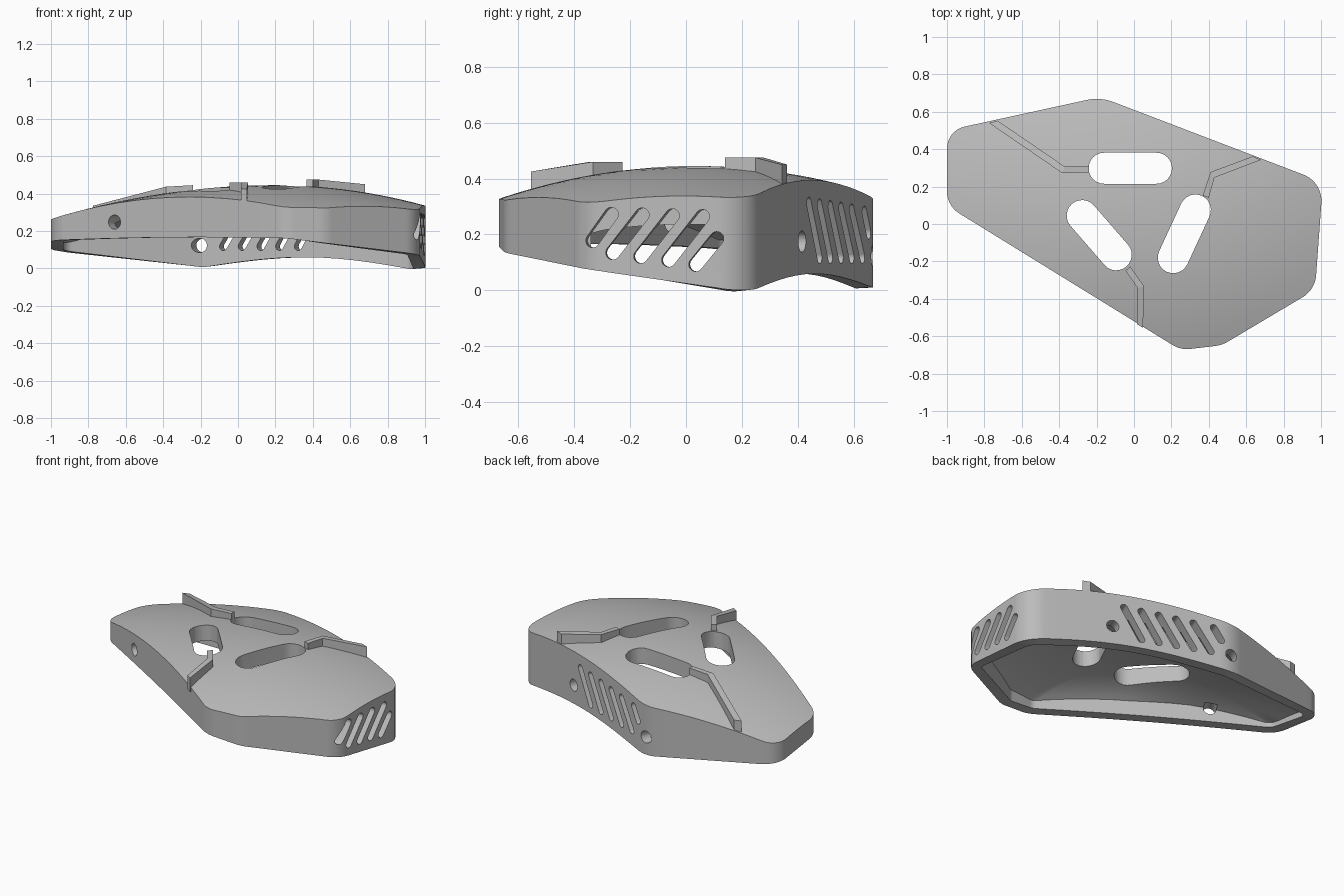
import bpy, bmesh, math
from mathutils import Vector

if "Cube" in bpy.data.objects:
    bpy.data.objects.remove(bpy.data.objects["Cube"])

grey = bpy.data.materials.new("plain grey")
grey.use_nodes = True
grey.diffuse_color = (0.5, 0.5, 0.5, 1)
grey.node_tree.nodes["Principled BSDF"].inputs["Base Color"].default_value = (0.5, 0.5, 0.5, 1)

# Outline corners, clockwise from the rear point: x, y, height of the lower rim
BACK, REAR_LEFT, FRONT_LEFT = (-0.18, 0.679, 0.006), (1.01, 0.224, -0.007), (0.968, -0.352, 0.075)
FRONT_A, FRONT_B = (0.47, -0.648, 0.135), (0.25, -0.674, 0.162)
SIDE_FRONT, SIDE_BACK = (-1.0, 0.097, 0.15), (-1.0, 0.5, 0.095)
CORNERS = [Vector(c) for c in (BACK, REAR_LEFT, FRONT_LEFT, FRONT_A, FRONT_B, SIDE_FRONT, SIDE_BACK)]
COUNT = len(CORNERS)
OUTER_RADII = (0.25, 0.15, 0.15, 0.18, 0.15, 0.14, 0.12)
INNER_RADII = (0.06,) * COUNT
ARCH = {0: 0.06, 4: 0.01}      # rim bump on the edge that follows a corner
WALL, ROOF = 0.066, 0.1
FILLET_STEPS, EDGE_STEPS, RINGS = 10, 12, 14


def top_z(x, y):
    """Height of the domed roof."""
    k = 0.17 if x > 0.2 else 0.125
    return 0.445 - k * (x - 0.2) ** 2 - 0.24 * (y - 0.03) ** 2


def ceiling_z(p, s, rim):
    """Height of the ceiling, which thickens towards the walls except on the right."""
    edge = 0.01 + 0.025 * min(max((p.x + 0.55) / 0.3, 0), 1)
    return max(top_z(*p) - ROOF - edge * s ** 4, rim + 0.03)


def rim_z(i, t):
    """Lower rim height a fraction t along the edge after corner i."""
    a, b = CORNERS[i % COUNT], CORNERS[(i + 1) % COUNT]
    return a.z + (b.z - a.z) * t + ARCH.get(i % COUNT, 0) * math.sin(math.pi * t)


def inset_corners(gap):
    """Plan positions of the corners, moved inwards by gap."""
    out = []
    for i, c in enumerate(CORNERS):
        a = (CORNERS[i - 1].xy - c.xy).normalized()
        b = (CORNERS[(i + 1) % COUNT].xy - c.xy).normalized()
        out.append(c.xy + (a + b).normalized() * gap / math.sin(a.angle(b) / 2))
    return out


def rounded_outline(gap, radii):
    """List of (position, rim height) round the body, inset by gap."""
    pts = inset_corners(gap)
    out = []
    for i, p in enumerate(pts):
        after = pts[(i + 1) % COUNT]
        to_prev, to_next = pts[i - 1] - p, after - p
        a, b = to_prev.normalized(), to_next.normalized()
        half, r = a.angle(b) / 2, radii[i]
        tangent = r / math.tan(half)
        centre = p + (a + b).normalized() * r / math.sin(half)
        start, end = p + a * tangent - centre, p + b * tangent - centre
        z0 = rim_z(i - 1, 1 - tangent / to_prev.length)
        t0 = tangent / to_next.length
        z1 = rim_z(i, t0)
        for s in range(FILLET_STEPS + 1):
            t = s / FILLET_STEPS
            z = z0 * (1 - t) ** 2 + 2 * CORNERS[i].z * t * (1 - t) + z1 * t * t
            out.append((centre + start.lerp(end, t).normalized() * r, z))
        # Straight run up to the next fillet
        ahead = pts[(i + 2) % COUNT] - after
        t1 = 1 - radii[(i + 1) % COUNT] / math.tan(ahead.angle(-to_next) / 2) / to_next.length
        for s in range(1, EDGE_STEPS):
            t = t0 + (t1 - t0) * s / EDGE_STEPS
            out.append((p + to_next * t, rim_z(i, t)))
    return out


def finish(bm, name):
    bmesh.ops.recalc_face_normals(bm, faces=bm.faces)
    mesh = bpy.data.meshes.new(name)
    bm.to_mesh(mesh)
    bm.free()
    mesh.materials.append(grey)
    ob = bpy.data.objects.new(name, mesh)
    bpy.context.collection.objects.link(ob)
    return ob


def make_shell():
    """Thick-roofed body, open below: roof, outer wall, rim, inner wall, ceiling."""
    bm = bmesh.new()
    outer = rounded_outline(0, OUTER_RADII)
    inner = rounded_outline(WALL, INNER_RADII)
    scales = [k / RINGS for k in range(1, RINGS + 1)]
    loops = []
    for s in scales:
        loops.append([bm.verts.new((*(p * s), top_z(*(p * s)))) for p, z in outer])
    loops.append([bm.verts.new((*p, z)) for p, z in outer])
    loops.append([bm.verts.new((*p, z)) for p, z in inner])
    for s in reversed(scales):
        loops.append([bm.verts.new((*(p * s), ceiling_z(p * s, s, z))) for p, z in inner])
    m = len(outer)
    for a, b in zip(loops, loops[1:]):
        for i in range(m):
            j = (i + 1) % m
            bm.faces.new((a[i], a[j], b[j], b[i]))
    for loop, z in ((loops[0], top_z(0, 0)), (loops[-1], top_z(0, 0) - ROOF)):
        hub = bm.verts.new((0, 0, z))
        for i in range(m):
            bm.faces.new((loop[i], loop[(i + 1) % m], hub))
    return finish(bm, "body_shell")


def add_capsule(bm, a, b, r, normal, depth):
    """Round-ended prism from a to b, cutting depth both ways along normal."""
    normal = normal.normalized()
    is_round = (b - a).length < 0.001
    u = (normal.orthogonal() if is_round else b - a).normalized()
    v = normal.cross(u)
    ring = []
    for s in range(26):
        if is_round and s in (13, 25):
            continue
        ang = math.pi * (s % 13) / 12
        sign, c = (1, b) if s < 13 else (-1, a)
        ring.append(c + sign * r * (u * math.sin(ang) - v * math.cos(ang)))
    low = [bm.verts.new(p - normal * depth) for p in ring]
    high = [bm.verts.new(p + normal * depth) for p in ring]
    bm.faces.new(low)
    bm.faces.new(high)
    for i in range(len(ring)):
        j = (i + 1) % len(ring)
        bm.faces.new((low[i], low[j], high[j], high[i]))


def cut_wall(bm, start, end, axis, r, cuts):
    """Slots in the wall between two corners; ends given as (axis value, z)."""
    p, q = Vector(start), Vector(end)
    p.z = q.z = 0
    d = q - p
    for a, b in cuts:
        ends = [p + d * (c[0] - p[axis]) / d[axis] + Vector((0, 0, c[1])) for c in (a, b)]
        add_capsule(bm, *ends, r, d.cross(Vector((0, 0, 1))), 0.11)


shell = make_shell()
cut = bmesh.new()

# Three large roof slots
for a, b in (((-0.16, 0.298), (0.12, 0.298)), ((-0.277, 0.045), (-0.095, -0.165)), ((0.328, 0.075), (0.21, -0.18))):
    add_capsule(cut, Vector((*a, 0.4)), Vector((*b, 0.4)), 0.083, Vector((0, 0, 1)), 0.2)

# Slanted vents in the left wall
vents = [((-0.335, 0.178), (-0.267, 0.272)), ((0.035, 0.093), (0.11, 0.185))]
vents += [((-0.262 + 0.1 * i, 0.135 - 0.013 * i), (-0.157 + 0.108 * i, 0.27 - 0.003 * i)) for i in range(3)]
cut_wall(cut, REAR_LEFT, FRONT_LEFT, 1, 0.025, vents)

# Slanted vents in the rear wall
vents = [((0.345 - 0.1 * i, 0.118), (0.445 - 0.1 * i, 0.312 - 0.006 * i)) for i in range(5)]
vents.append(((-0.115, 0.205), (-0.073, 0.28)))
cut_wall(cut, BACK, REAR_LEFT, 0, 0.022, vents)

# Round screw holes
cut_wall(cut, BACK, REAR_LEFT, 0, 0.038, [((x, z), (x, z)) for x, z in ((0.51, 0.175), (-0.178, 0.123))])
cut_wall(cut, FRONT_B, SIDE_FRONT, 0, 0.038, [((-0.66, 0.248), (-0.66, 0.248))])

cutter = finish(cut, "cutter")
cutter.hide_render = True
mod = shell.modifiers.new("openings", "BOOLEAN")
mod.operation, mod.solver, mod.object = "DIFFERENCE", "EXACT", cutter
mod.use_self = True
bpy.context.view_layer.objects.active = shell
bpy.ops.object.modifier_apply(modifier=mod.name)
bpy.data.objects.remove(cutter)
bpy.ops.object.select_all(action="DESELECT")
shell.select_set(True)
bpy.ops.object.shade_smooth_by_angle(angle=math.radians(28))

# Bent ribs on the roof: pairs of edge points with the rib's top height
RIBS = {
    "rib_right": (((-0.775, 0.54), (-0.73, 0.553), 0.335), ((-0.385, 0.273), (-0.37, 0.307), 0.437),
                  ((-0.24, 0.275), (-0.24, 0.307), 0.445)),
    "rib_left": (((0.68, 0.343), (0.635, 0.362), 0.45), ((0.43, 0.248), (0.41, 0.278), 0.475),
                 ((0.4, 0.14), (0.367, 0.152), 0.475)),
    "rib_front": (((0.015, -0.535), (0.048, -0.555), 0.425), ((0.02, -0.343), (0.054, -0.333), 0.46),
                  ((-0.045, -0.25), (-0.02, -0.228), 0.46)),
}
for name, sections in RIBS.items():
    bm = bmesh.new()
    loops = []
    for a, b, z in sections:
        base = top_z(*a) - 0.03
        loops.append([bm.verts.new(co) for co in ((*a, base), (*b, base), (*b, z), (*a, z))])
    for p, q in zip(loops, loops[1:]):
        for i in range(4):
            j = (i + 1) % 4
            bm.faces.new((p[i], p[j], q[j], q[i]))
    bm.faces.new(loops[0])
    bm.faces.new(loops[-1])
    finish(bm, name)
